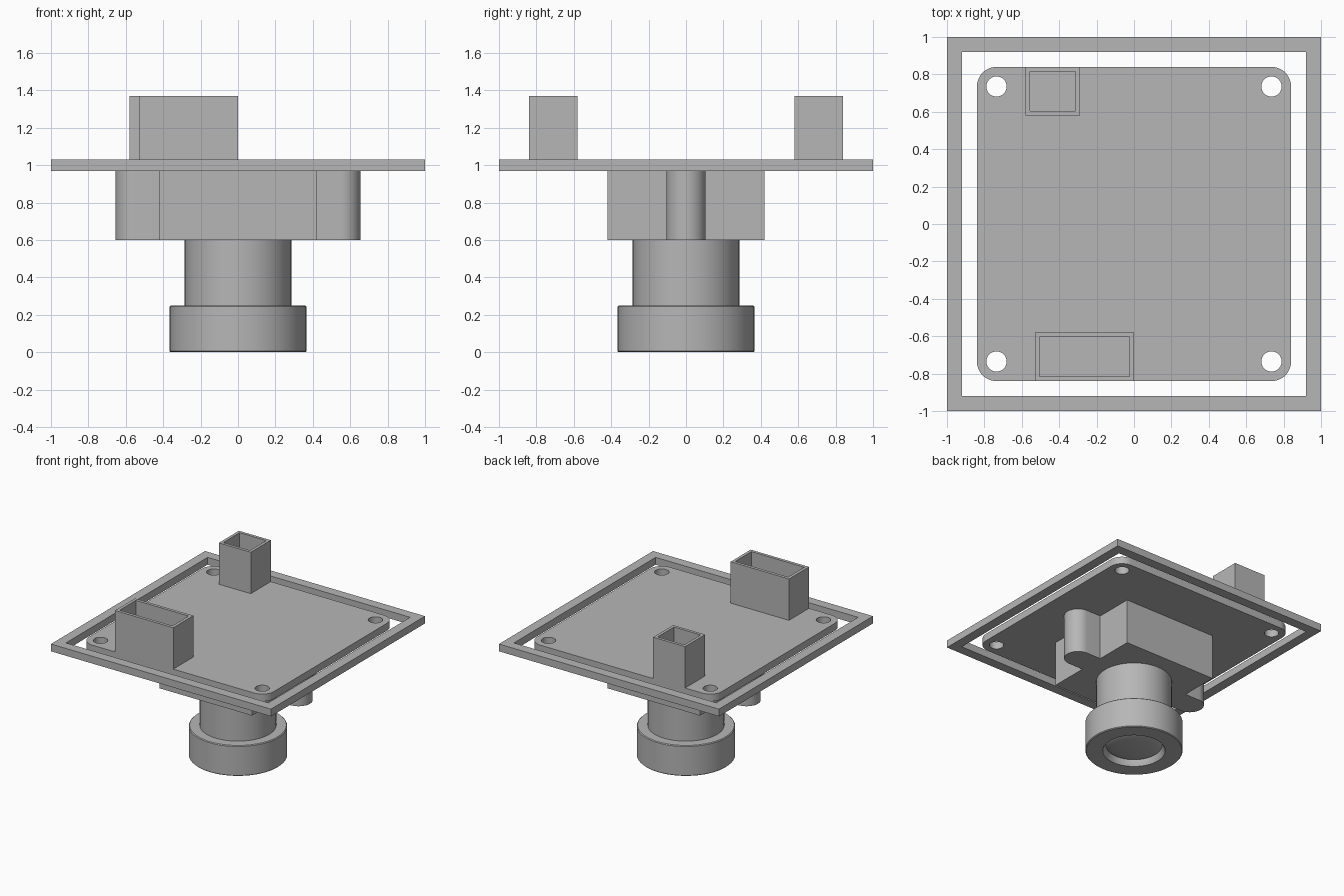
import bpy, bmesh, math

if "Cube" in bpy.data.objects:
    bpy.data.objects.remove(bpy.data.objects["Cube"])

grey = bpy.data.materials.new("grey plastic")
grey.diffuse_color = (0.47, 0.47, 0.47, 1)
grey.use_nodes = True
grey.node_tree.nodes["Principled BSDF"].inputs["Base Color"].default_value = grey.diffuse_color


def finish(name, bm):
    bmesh.ops.remove_doubles(bm, verts=bm.verts, dist=1e-4)
    bmesh.ops.recalc_face_normals(bm, faces=bm.faces)
    me = bpy.data.meshes.new(name)
    bm.to_mesh(me)
    bm.free()
    me.materials.clear()
    me.materials.append(grey)
    me.polygons.foreach_set("material_index", [0] * len(me.polygons))
    me.shade_smooth()
    me.set_sharp_from_angle(angle=math.radians(30))
    ob = bpy.data.objects.new(name, me)
    bpy.context.scene.collection.objects.link(ob)
    return ob


def prism(name, loops, z0, z1):
    """Extrude an outline (first loop) with holes (other loops) from z0 to z1."""
    cu = bpy.data.curves.new(name + "_outline", "CURVE")
    cu.dimensions = "2D"
    cu.fill_mode = "BOTH"
    cu.extrude = (z1 - z0) / 2
    for loop in loops:
        sp = cu.splines.new("POLY")
        sp.points.add(len(loop) - 1)
        for p, (x, y) in zip(sp.points, loop):
            p.co = (x, y, 0, 1)
        sp.use_cyclic_u = True
    tmp = bpy.data.objects.new("temp", cu)
    bpy.context.scene.collection.objects.link(tmp)
    me = bpy.data.meshes.new_from_object(
        tmp.evaluated_get(bpy.context.evaluated_depsgraph_get()))
    bm = bmesh.new()
    bm.from_mesh(me)
    bmesh.ops.translate(bm, verts=bm.verts, vec=(0, 0, (z0 + z1) / 2))
    bpy.data.objects.remove(tmp)
    bpy.data.curves.remove(cu)
    bpy.data.meshes.remove(me)
    return finish(name, bm)


def lathe(name, profile, steps=96):
    bm = bmesh.new()
    vs = [bm.verts.new((r, 0, z)) for r, z in profile]
    es = [bm.edges.new(pair) for pair in zip(vs, vs[1:])]
    bmesh.ops.spin(bm, geom=vs + es, cent=(0, 0, 0), axis=(0, 0, 1),
                   angle=math.tau, steps=steps)
    return finish(name, bm)


def rect(x0, x1, y0, y1):
    return [(x0, y0), (x1, y0), (x1, y1), (x0, y1)]


def arc(cx, cy, r, a0, a1, n):
    return [(cx + r * math.cos(math.radians(a0 + (a1 - a0) * i / n)),
             cy + r * math.sin(math.radians(a0 + (a1 - a0) * i / n)))
            for i in range(n + 1)]


# Outer frame
prism("outer_frame", [rect(-1, 1, -1, 1), rect(-0.92, 0.92, -0.92, 0.92)], 0.97, 1.03)

# Circuit board: rounded corners and four screw holes
corners = [(1, 1), (-1, 1), (-1, -1), (1, -1)]
outline, holes = [], []
for i, (sx, sy) in enumerate(corners):
    outline += arc(sx * 0.735, sy * 0.735, 0.105, i * 90, i * 90 + 90, 12)
    holes.append(arc(sx * 0.735, sy * 0.735, 0.054, 0, 360, 32)[:-1])
prism("circuit_board", [outline] + holes, 0.97, 1.03)

# Open-topped connectors with a floor inside
for name, (x0, x1, y0, y1), t in (
        ("small_connector", (-0.58, -0.29, 0.58, 0.84), 0.024),
        ("wide_connector", (-0.53, 0.0, -0.84, -0.58), 0.025)):
    inner = rect(x0 + t, x1 - t, y0 + t, y1 - t)
    prism(name, [rect(x0, x1, y0, y1), inner], 1.03, 1.37)
    prism(name + "_floor", [inner], 1.03, 1.055)

# Lens mount: square block with a rounded ear on each side
w, e = 0.42, 0.105
mount = [(w, -w), (w, -e)] + arc(0.55, 0, e, -90, 90, 24) + [(w, e), (w, w)]
mount += [(-x, -y) for x, y in mount]
prism("lens_mount", [mount], 0.60, 0.97)

# Barrel, front ring with flared opening, and glass
lathe("lens_barrel", [(0, 0.6), (0.285, 0.6), (0.285, 0.25), (0, 0.25)])
lathe("lens_ring", [(0, 0.25), (0.36, 0.25), (0.366, 0.244), (0.366, 0.006),
                    (0.36, 0), (0.235, 0), (0.212, 0.045), (0.212, 0.06), (0, 0.06)])
dome = [(0.212 * math.sin(a), 0.05 - 0.035 * math.cos(a))
        for a in (math.pi / 2 * i / 10 for i in range(11))]
lathe("lens_glass", dome)
